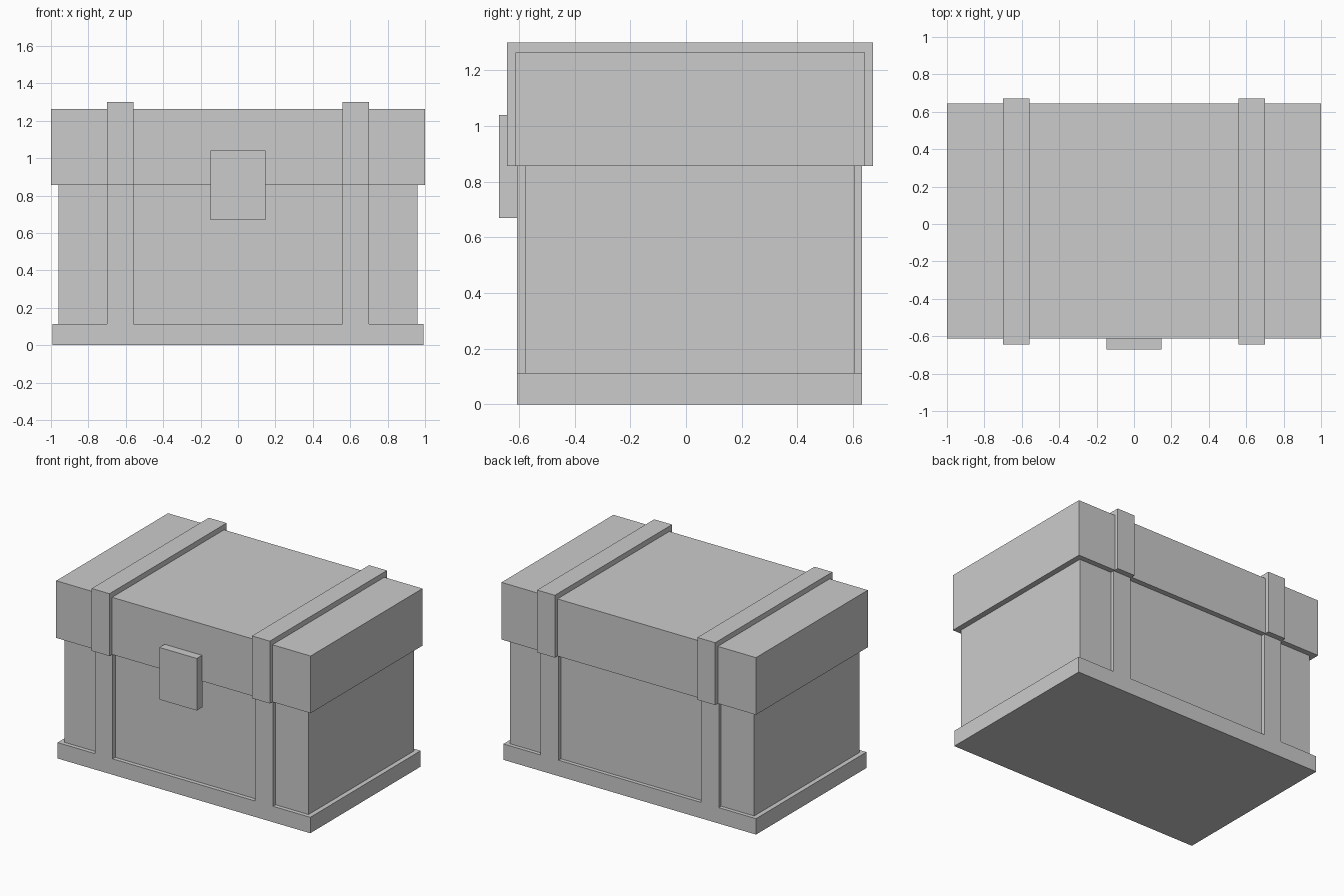
import bpy, bmesh
from mathutils import Vector

if "Cube" in bpy.data.objects:
    bpy.data.objects.remove(bpy.data.objects["Cube"])


def make_object(name, bm):
    bmesh.ops.recalc_face_normals(bm, faces=bm.faces)
    mesh = bpy.data.meshes.new(name)
    bm.to_mesh(mesh)
    bm.free()
    obj = bpy.data.objects.new(name, mesh)
    bpy.context.collection.objects.link(obj)
    return obj


def extrude_profile(name, points, offset):
    """Solid made by extruding a closed planar outline."""
    bm = bmesh.new()
    face = bm.faces.new([bm.verts.new(p) for p in points])
    result = bmesh.ops.extrude_face_region(bm, geom=[face], use_keep_orig=True)
    verts = [v for v in result["geom"] if isinstance(v, bmesh.types.BMVert)]
    bmesh.ops.translate(bm, verts=verts, vec=Vector(offset))
    return make_object(name, bm)


def box(name, x, y, z):
    outline = [(x[0], y[0], z[0]), (x[1], y[0], z[0]),
               (x[1], y[1], z[0]), (x[0], y[1], z[0])]
    return extrude_profile(name, outline, (0, 0, z[1] - z[0]))


SEAM = 0.857                  # height where lid meets body
STRAP_IN, STRAP_OUT = 0.56, 0.70
LID_Y = (-0.613, 0.643)
LID_TOP = 1.263

# Chest body, slightly tucked into the lid
box("chest_body", (-0.96, 0.96), (-0.578, 0.605), (0.02, SEAM + 0.02))

# Plinth and lower straps in one flush piece
half = [(0.993, 0), (0.993, 0.113), (STRAP_OUT, 0.113), (STRAP_OUT, SEAM + 0.01),
        (STRAP_IN, SEAM + 0.01), (STRAP_IN, 0.113)]
comb = half + [(-x, z) for x, z in reversed(half)]
extrude_profile("base_and_lower_straps", [(x, -0.607, z) for x, z in comb],
                (0, 1.239, 0))

# Lid
box("lid", (-1, 1), LID_Y, (SEAM, LID_TOP))

# Lid straps wrapping over front, top and back
arch = [(-0.643, SEAM), (-0.643, 1.30), (0.672, 1.30), (0.672, SEAM),
        (LID_Y[1], SEAM), (LID_Y[1], LID_TOP), (LID_Y[0], LID_TOP), (LID_Y[0], SEAM)]
strap = extrude_profile("lid_straps", [(STRAP_IN, y, z) for y, z in arch],
                        (STRAP_OUT - STRAP_IN, 0, 0))
strap.modifiers.new("Mirror", "MIRROR")

# Front latch plate
box("latch", (-0.147, 0.147), (-0.672, -0.607), (0.67, 1.04))
